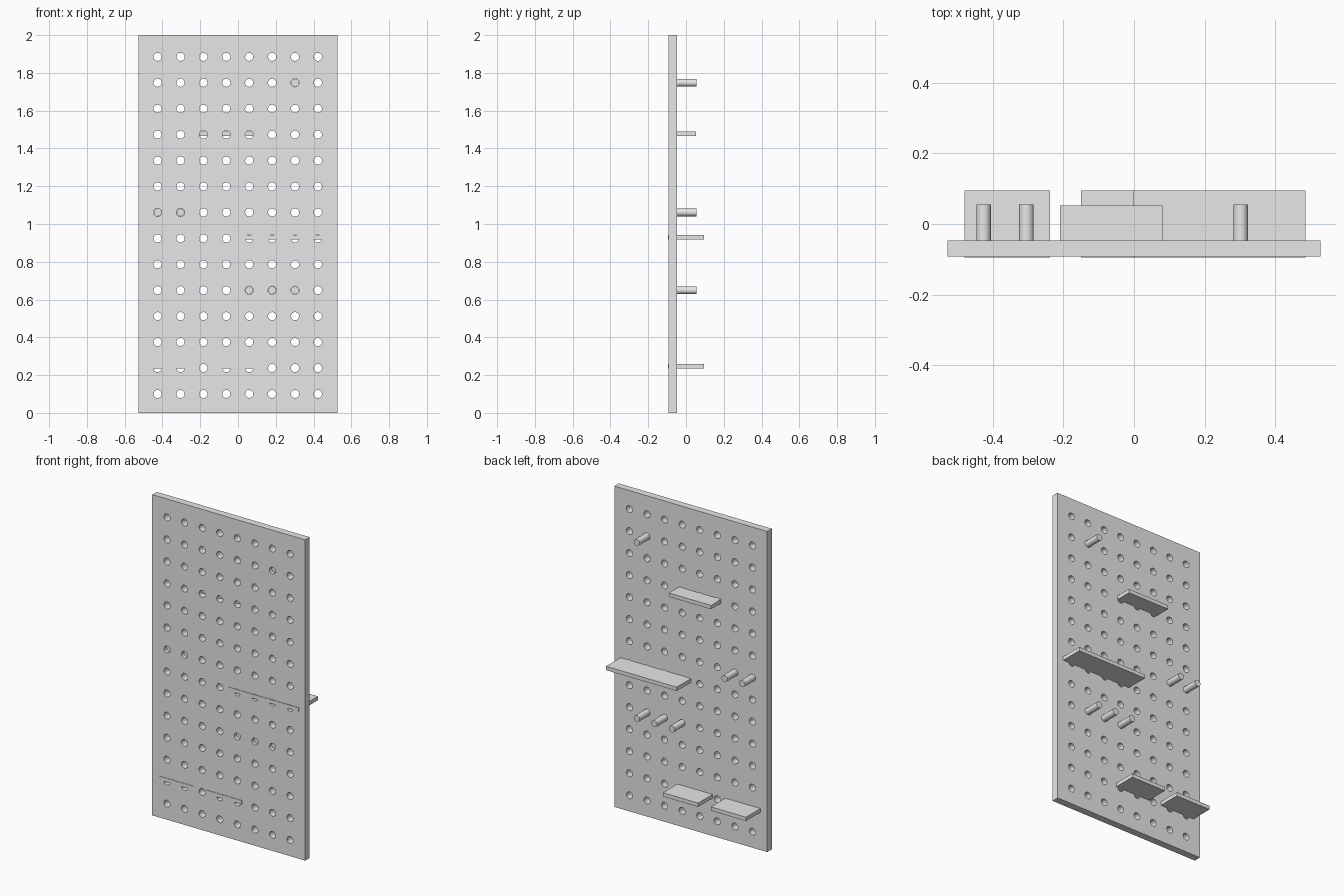
import bpy, bmesh, math
from mathutils import Matrix, Vector

if "Cube" in bpy.data.objects:
    bpy.data.objects.remove(bpy.data.objects["Cube"])

grey = bpy.data.materials.new("light_grey")
grey.diffuse_color = (0.8, 0.8, 0.8, 1)
grey.use_nodes = True
grey.node_tree.nodes["Principled BSDF"].inputs["Base Color"].default_value = grey.diffuse_color

# Hole grid: 8 columns, 14 rows counted from the top
COLS = [-0.4255 + 0.1212 * i for i in range(8)]
ROWS = [1.885 - 0.1373 * j for j in range(14)]
HOLE_R, PEG_R, SIDES = 0.0215, 0.0205, 20


def make_object(name, bm):
    mesh = bpy.data.meshes.new(name)
    bm.to_mesh(mesh)
    bm.free()
    mesh.materials.append(grey)
    obj = bpy.data.objects.new(name, mesh)
    bpy.context.collection.objects.link(obj)
    return obj


def activate(obj):
    bpy.ops.object.select_all(action='DESELECT')
    obj.select_set(True)
    bpy.context.view_layer.objects.active = obj


def smooth(obj):
    activate(obj)
    bpy.ops.object.shade_smooth_by_angle(angle=math.radians(35))


def box(name, x0, x1, y0, y1, z0, z1):
    bm = bmesh.new()
    mid = Vector(((x0 + x1) / 2, (y0 + y1) / 2, (z0 + z1) / 2))
    size = Matrix.Diagonal((x1 - x0, y1 - y0, z1 - z0, 1))
    bmesh.ops.create_cube(bm, size=1, matrix=Matrix.Translation(mid) @ size)
    return make_object(name, bm)


def add_rod(bm, x, z, y0, y1, r):
    m = Matrix.Translation((x, (y0 + y1) / 2, z)) @ Matrix.Rotation(math.pi / 2, 4, 'X')
    bmesh.ops.create_cone(bm, cap_ends=True, segments=SIDES, radius1=r, radius2=r,
                          depth=y1 - y0, matrix=m)


# Perforated board
board = box("board", -0.5275, 0.5275, -0.0915, -0.047, 0, 2)
bm = bmesh.new()
for x in COLS:
    for z in ROWS:
        add_rod(bm, x, z, -0.2, 0.1, HOLE_R)
cutter = make_object("hole_cutter", bm)
cutter.hide_render = True
mod = board.modifiers.new("holes", 'BOOLEAN')
mod.operation = 'DIFFERENCE'
mod.solver = 'EXACT'
mod.object = cutter
activate(board)
bpy.ops.object.modifier_apply(modifier=mod.name)
bpy.data.objects.remove(cutter)
smooth(board)

# Pegs sitting in chosen holes (column, row)
for n, (c, r) in enumerate([(6, 1), (0, 6), (1, 6), (4, 9), (5, 9), (6, 9)]):
    bm = bmesh.new()
    add_rod(bm, COLS[c], ROWS[r], -0.07, 0.055, PEG_R)
    smooth(make_object(f"peg_{n + 1}", bm))

# Shelves
box("upper_shelf", -0.209, 0.081, -0.07, 0.052, 1.467, 1.491)
box("middle_shelf", -0.002, 0.485, -0.0945, 0.0945, 0.918, 0.942)
box("lower_left_shelf", -0.48, -0.238, -0.0945, 0.0945, 0.235, 0.259)
box("lower_right_shelf", -0.15, 0.092, -0.0945, 0.0945, 0.235, 0.259)
